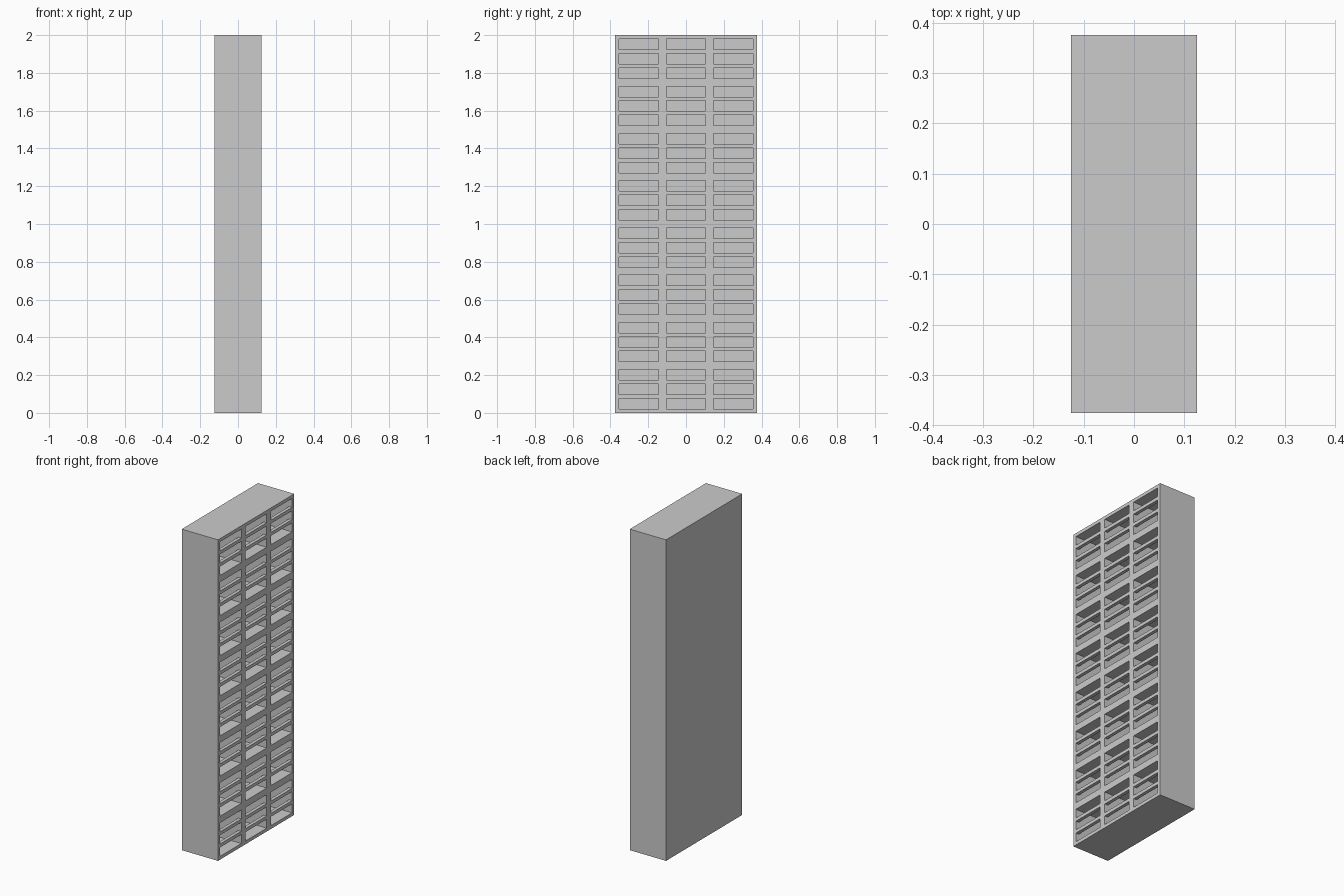
import bpy
import bmesh
from mathutils import Matrix

old = bpy.data.objects.get("Cube")
if old:
    bpy.data.objects.remove(old, do_unlink=True)

MODULE = 0.25             # size of one window bay
COLUMNS, ROWS = 3, 8
WALL = MODULE / 12        # thickness of walls and bars
DEPTH, WIDTH, HEIGHT = MODULE, MODULE * COLUMNS, MODULE * ROWS

grey = bpy.data.materials.new("plain_grey")
grey.use_nodes = True
colour = (0.6, 0.6, 0.6, 1)
grey.diffuse_color = colour
grey.node_tree.nodes["Principled BSDF"].inputs["Base Color"].default_value = colour


def add_box(bm, centre, size):
    bmesh.ops.create_cube(bm, size=1, matrix=Matrix.Translation(centre) @ Matrix.Diagonal((*size, 1)))


def make_object(name, bm):
    mesh = bpy.data.meshes.new(name)
    bm.to_mesh(mesh)
    bm.free()
    mesh.materials.append(grey)
    obj = bpy.data.objects.new(name, mesh)
    bpy.context.collection.objects.link(obj)
    return obj


# Outer block
bm = bmesh.new()
add_box(bm, (0, 0, HEIGHT / 2), (DEPTH, WIDTH, HEIGHT))
block = make_object("building_block", bm)

# Deep bays open on the +x side, each crossed by two thin flush bars
opening = MODULE - 2 * WALL
slot = (opening - 2 * WALL) / 3
bays, bars = bmesh.new(), bmesh.new()
for col in range(COLUMNS):
    y = (col - (COLUMNS - 1) / 2) * MODULE
    for row in range(ROWS):
        z = (row + 0.5) * MODULE
        add_box(bays, (WALL, y, z), (DEPTH, opening, opening))
        for side in (-1, 1):
            bar_z = z + side * (slot + WALL) / 2
            add_box(bars, (DEPTH / 2 - WALL / 2, y, bar_z), (WALL, opening, WALL))

cutter = make_object("bay_cutter", bays)
cutter.hide_render = True
cutter.hide_viewport = True
make_object("window_bars", bars)

cut = block.modifiers.new("cut_bays", "BOOLEAN")
cut.operation = "DIFFERENCE"
cut.solver = "EXACT"
cut.object = cutter
